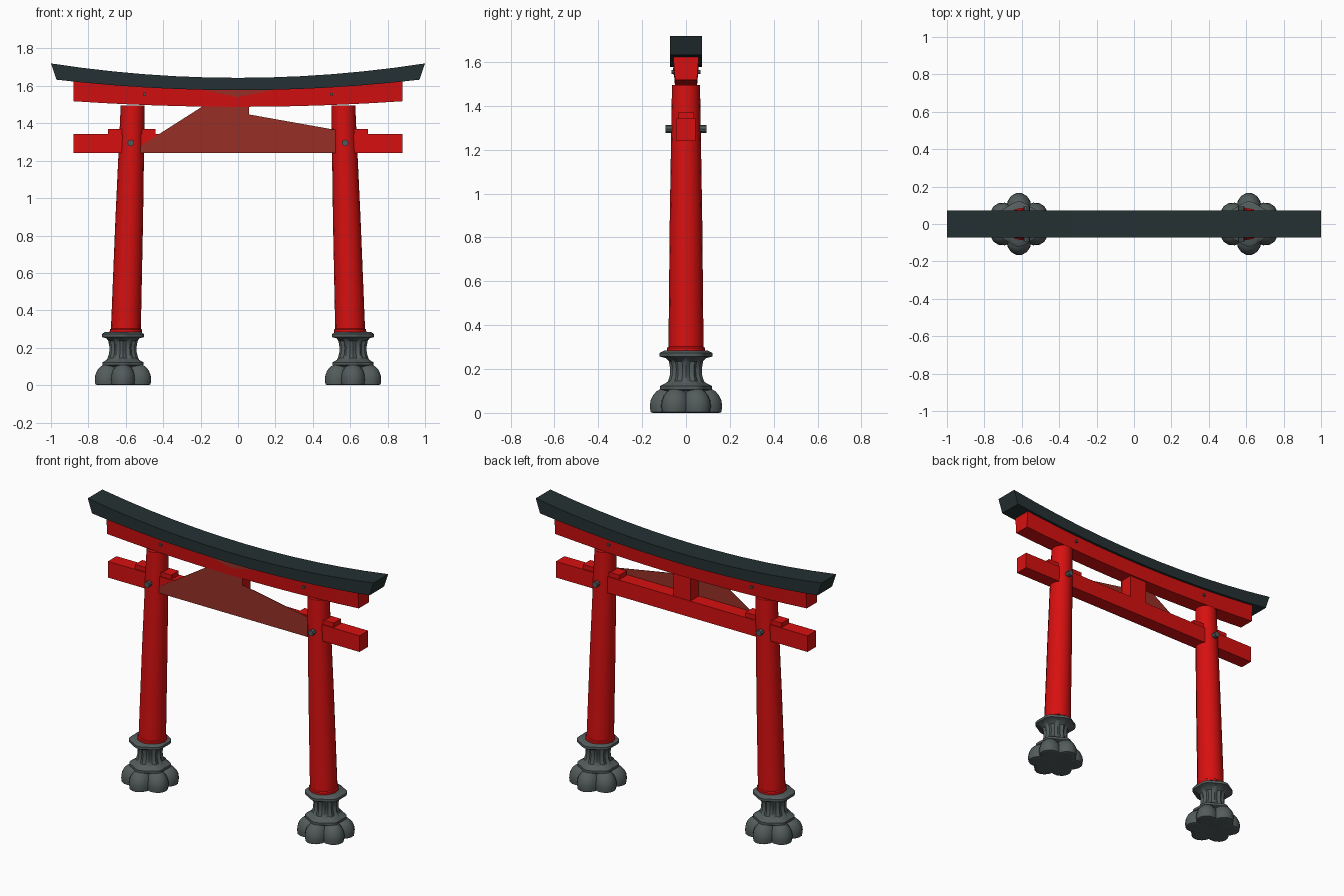
import bpy, bmesh, math
from mathutils import Matrix, Vector

cube = bpy.data.objects.get("Cube")
if cube:
    bpy.data.objects.remove(cube, do_unlink=True)


def material(name, rgb):
    m = bpy.data.materials.new(name)
    m.use_nodes = True
    col = (*rgb, 1)
    m.diffuse_color = col
    bsdf = m.node_tree.nodes["Principled BSDF"]
    bsdf.inputs["Base Color"].default_value = col
    bsdf.inputs["Roughness"].default_value = 0.8
    return m


RED = material("vermilion paint", (0.68, 0.005, 0.005))
BROWN = material("brown red panel", (0.31, 0.03, 0.02))
DARK = material("dark slate roof", (0.018, 0.03, 0.032))
STONE = material("grey stone", (0.085, 0.105, 0.105))


def finish(name, bm, mat, smooth=None):
    bmesh.ops.recalc_face_normals(bm, faces=bm.faces)
    mesh = bpy.data.meshes.new(name)
    bm.to_mesh(mesh)
    bm.free()
    ob = bpy.data.objects.new(name, mesh)
    bpy.context.collection.objects.link(ob)
    mesh.materials.append(mat)
    if smooth:
        bpy.ops.object.select_all(action='DESELECT')
        bpy.context.view_layer.objects.active = ob
        ob.select_set(True)
        bpy.ops.object.shade_smooth_by_angle(angle=math.radians(smooth))
    return ob


def loft(bm, rings):
    """Skin a list of closed rings and cap both ends."""
    vs = [[bm.verts.new(p) for p in ring] for ring in rings]
    n = len(vs[0])
    for a, b in zip(vs, vs[1:]):
        for i in range(n):
            j = (i + 1) % n
            bm.faces.new((a[i], a[j], b[j], b[i]))
    bm.faces.new(vs[0])
    bm.faces.new(vs[-1])


def box(name, x0, x1, hy, z0, z1, mat):
    bm = bmesh.new()
    loft(bm, [[(x, -hy, z0), (x, hy, z0), (x, hy, z1), (x, -hy, z1)] for x in (x0, x1)])
    return finish(name, bm, mat)


def curved_beam(name, length, inset, top, bottom, hy_top, hy_bottom, mat, n=12):
    """Beam with curved top and bottom edges; each is (mid height, rise)."""
    bm = bmesh.new()
    rings = []
    for i in range(n + 1):
        t = 2 * i / n - 1
        xt, xb = t * length, t * (length - inset)
        zt, zb = top[0] + top[1] * t * t, bottom[0] + bottom[1] * t * t
        rings.append([(xb, -hy_bottom, zb), (xb, hy_bottom, zb), (xt, hy_top, zt), (xt, -hy_top, zt)])
    loft(bm, rings)
    return finish(name, bm, mat)


def plate(name, outline, y, mat, thick=0.004):
    bm = bmesh.new()
    loft(bm, [[(x, yy, z) for x, z in outline] for yy in (y, y - thick)])
    return finish(name, bm, mat)


def peg(name, x, z, radius, half):
    bm = bmesh.new()
    bmesh.ops.create_cone(bm, cap_ends=True, segments=8, radius1=radius, radius2=radius, depth=2 * half,
                          matrix=Matrix.Translation((x, 0, z)) @ Matrix.Rotation(math.pi / 2, 4, 'X'))
    return finish(name, bm, STONE)


# Roof and the two lintels
curved_beam("roof_beam", 1.0, 0.03, (1.643, 0.077), (1.577, 0.056), 0.073, 0.073, DARK)
curved_beam("upper_lintel", 0.88, 0.0, (1.582, 0.043), (1.488, 0.03), 0.058, 0.05, RED)
box("tie_beam", -0.88, 0.88, 0.043, 1.24, 1.342, RED)
box("centre_strut", -0.06, 0.06, 0.04, 1.33, 1.50, RED)

# Slanted front panel and the small patch above it
plate("front_panel", [(-0.52, 1.24), (-0.52, 1.28), (-0.19, 1.49), (0.06, 1.49),
                      (0.06, 1.447), (0.52, 1.365), (0.52, 1.24)], -0.0435, BROWN)
plate("lintel_patch", [(-0.17, 1.574), (0.0, 1.54), (0.17, 1.574)], -0.056, BROWN)

# Base profile: radius, height, lobe count, lobe depth
PROFILE = [(0.1, 0.1, 6, 0.006), (0.113, 0.107, 6, 0.006), (0.113, 0.122, 6, 0.006),
           (0.09, 0.135, 6, 0.003), (0.078, 0.145, 12, 0.004), (0.069, 0.17, 12, 0.005),
           (0.067, 0.2, 12, 0.005), (0.073, 0.235, 12, 0.005), (0.09, 0.25, 6, 0.003),
           (0.116, 0.257, 6, 0.005), (0.116, 0.273, 6, 0.005), (0.098, 0.284, 6, 0.002)]


def stone_base(side, cx):
    # Six bulging petals around a core
    bm = bmesh.new()
    for k in range(6):
        a = math.radians(30 + 60 * k)
        place = (Matrix.Translation((cx, 0, 0)) @ Matrix.Rotation(a, 4, 'Z')
                 @ Matrix.Translation((0.09, 0, 0.03)) @ Matrix.Diagonal((0.077, 0.067, 0.085, 1)))
        verts = bmesh.ops.create_uvsphere(bm, u_segments=14, v_segments=10, radius=1, matrix=place)["verts"]
        for v in verts:
            v.co.z = max(v.co.z, 0)
    bmesh.ops.create_cone(bm, cap_ends=True, segments=12, radius1=0.1, radius2=0.09, depth=0.1,
                          matrix=Matrix.Translation((cx, 0, 0.05)))
    finish(side + "_base_petals", bm, STONE, 50)
    # Fluted neck between scalloped rims
    bm = bmesh.new()
    n = 48
    rings = []
    for r, z, lobes, depth in PROFILE:
        ring = []
        for i in range(n):
            a = 2 * math.pi * i / n
            rr = r + depth * math.cos(lobes * (a - math.pi / 2))
            ring.append((cx + rr * math.cos(a), rr * math.sin(a), z))
        rings.append(ring)
    loft(bm, rings)
    finish(side + "_base_neck", bm, STONE, 35)


def pillar(side, s):
    # Leaning tapered post with a collar at its foot
    n = 16
    bm = bmesh.new()
    foot, head = Vector((s * 0.6, 0, 0.28)), Vector((s * 0.563, 0, 1.495))
    rings = []
    for t, r in ((0, 0.086), (0.014, 0.086), (0.018, 0.08), (0.5, 0.074), (1, 0.064)):
        c = foot.lerp(head, t)
        rings.append([(c.x + r * math.cos(2 * math.pi * i / n),
                       r * math.sin(2 * math.pi * i / n), c.z) for i in range(n)])
    loft(bm, rings)
    finish(side + "_pillar", bm, RED, 35)


# Mirrored parts
for side, s in (("left", 1), ("right", -1)):
    stone_base(side, s * 0.615)
    pillar(side, s)
    box(side + "_wedge", s * 0.44, s * 0.695, 0.036, 1.335, 1.37, RED)
    peg(side + "_pillar_peg", s * 0.573, 1.295, 0.018, 0.094)
    peg(side + "_lintel_peg", s * 0.5, 1.555, 0.009, 0.066)
